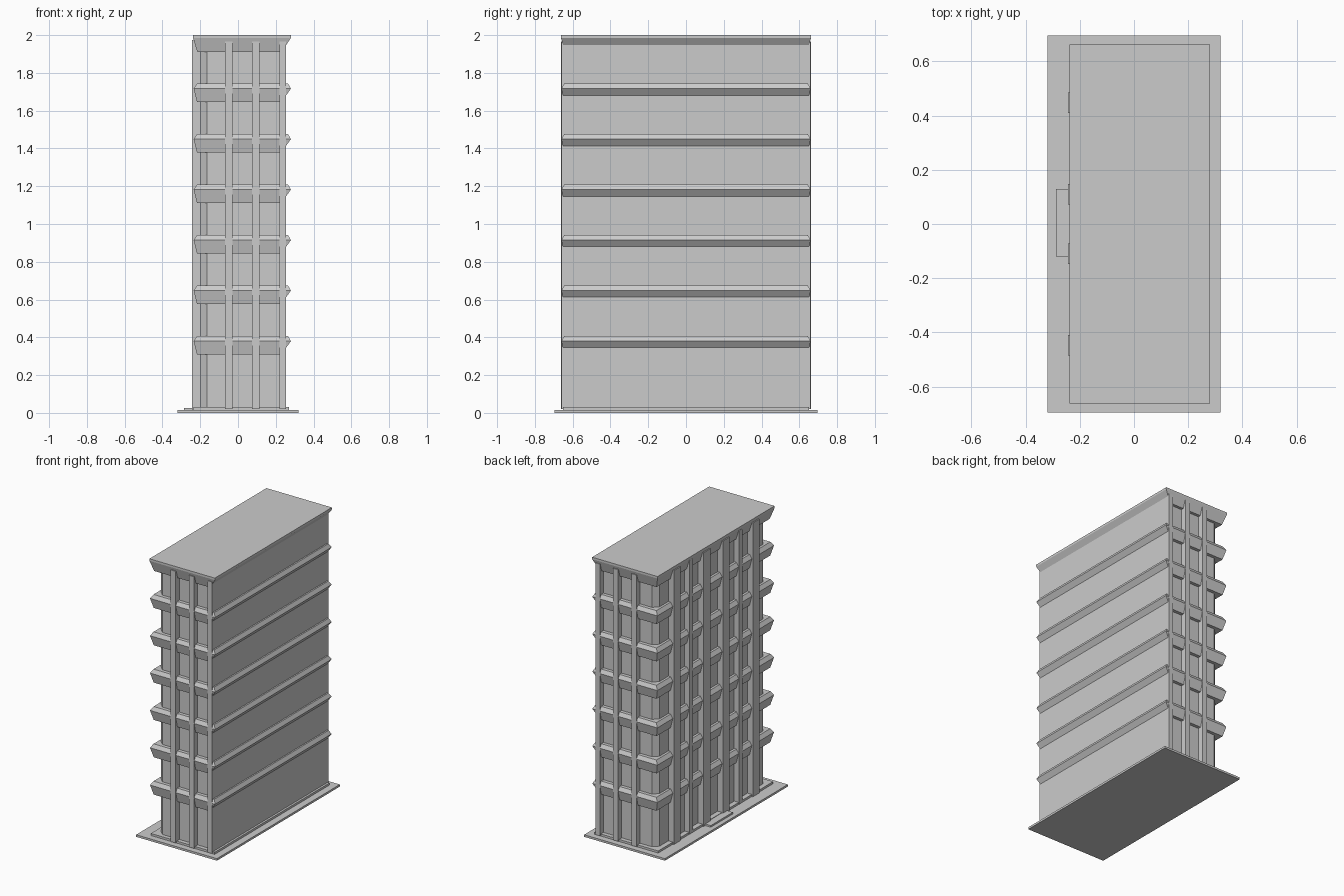
import bpy, bmesh

if "Cube" in bpy.data.objects:
    bpy.data.objects.remove(bpy.data.objects["Cube"])


def loft(name, loops):
    """Closed solid through a stack of matching point loops."""
    bm = bmesh.new()
    rings = [[bm.verts.new(p) for p in loop] for loop in loops]
    n = len(rings[0])
    for a, b in zip(rings, rings[1:]):
        for i in range(n):
            j = (i + 1) % n
            bm.faces.new((a[i], a[j], b[j], b[i]))
    bm.faces.new(rings[0][::-1])
    bm.faces.new(rings[-1])
    bmesh.ops.recalc_face_normals(bm, faces=bm.faces)
    me = bpy.data.meshes.new(name)
    bm.to_mesh(me)
    bm.free()
    ob = bpy.data.objects.new(name, me)
    bpy.context.collection.objects.link(ob)
    return ob


def rect(x0, x1, y, z):
    return [(x0, -y, z), (x1, -y, z), (x1, y, z), (x0, y, z)]


def box(name, x0, x1, y0, y1, z0, z1):
    return loft(name, [[(x0, y0, z), (x1, y0, z), (x1, y1, z), (x0, y1, z)]
                       for z in (z0, z1)])


# ground slab, plinth and entrance step
box("ground_slab", -0.32, 0.32, -0.695, 0.695, 0, 0.015)
box("plinth", -0.235, 0.27, -0.65, 0.65, 0.012, 0.03)
box("entrance_step", -0.287, -0.2, -0.12, 0.13, 0.012, 0.027)

# main body with two chamfered corners on the street side
outline = [(-0.165, -0.62), (0.24, -0.62), (0.24, 0.62),
           (-0.165, 0.62), (-0.2, 0.585), (-0.2, -0.585)]
loft("body", [[(x, y, z) for x, y in outline] for z in (0.02, 1.96)])

# blank party wall on the right
box("party_wall", 0.22, 0.255, -0.66, 0.66, 0.02, 1.965)

# floor ledges with bevelled profile
PITCH = 0.2673
for i in range(6):
    z = 0.38 + i * PITCH
    loft("floor_ledge", [rect(-0.217, 0.23, 0.643, z - 0.07),
                         rect(-0.235, 0.28, 0.66, z),
                         rect(-0.217, 0.265, 0.645, z + 0.027)])

# roof with sloped cornice
loft("roof", [rect(-0.215, 0.23, 0.64, 1.91),
              rect(-0.238, 0.28, 0.662, 1.985),
              rect(-0.238, 0.28, 0.662, 2.0)])

# slim columns on the front and back
for x in (-0.05, 0.095):
    for s in (-1, 1):
        y0, y1 = sorted((s * 0.61, s * 0.662))
        box("end_column", x - 0.02, x + 0.02, y0, y1, 0.02, 1.965)

# wide piers and slim columns on the long street side
for s in (-1, 1):
    for y, w in ((0.447, 0.075), (0.11, 0.075), (0.28, 0.04)):
        front = -0.243 if w > 0.05 else -0.236
        box("street_pier", front, -0.19,
            s * y - w / 2, s * y + w / 2, 0.012, 1.975)
